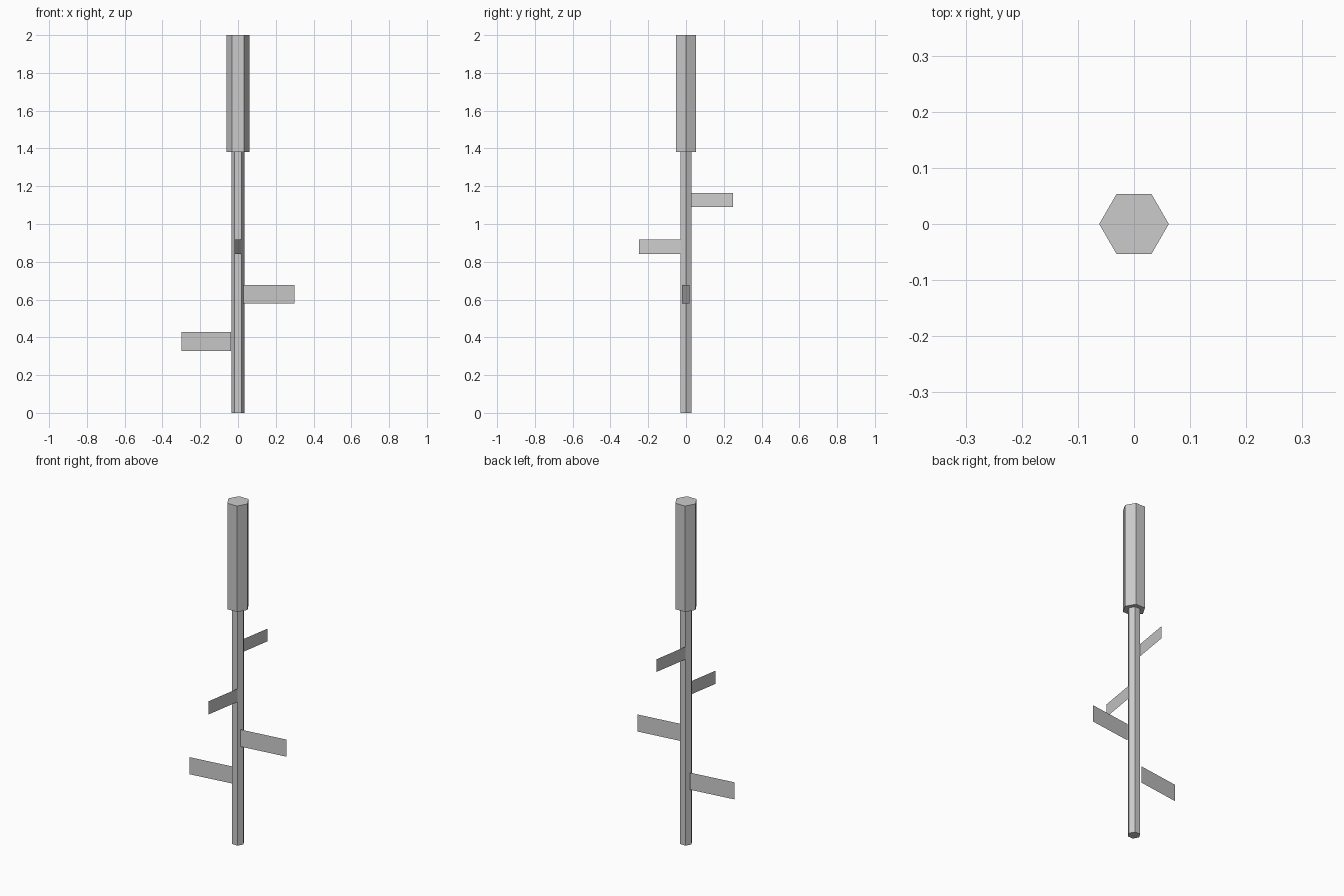
import bpy
import bmesh
from math import radians
from mathutils import Matrix, Vector

cube = bpy.data.objects.get("Cube")
if cube:
    bpy.data.objects.remove(cube, do_unlink=True)

grey = bpy.data.materials.new("plain grey")
grey.use_nodes = True
colour = (0.6, 0.6, 0.6, 1)
grey.diffuse_color = colour
grey.node_tree.nodes["Principled BSDF"].inputs["Base Color"].default_value = colour


def add_object(name, bm):
    mesh = bpy.data.meshes.new(name)
    bm.to_mesh(mesh)
    bm.free()
    mesh.materials.append(grey)
    obj = bpy.data.objects.new(name, mesh)
    bpy.context.collection.objects.link(obj)
    return obj


def hex_prism(name, radius, bottom, top):
    """Capped six-sided prism with corners on the x axis."""
    bm = bmesh.new()
    ring = [Matrix.Rotation(radians(60 * i), 3, "Z") @ Vector((radius, 0, bottom))
            for i in range(6)]
    base = bm.faces.new([bm.verts.new(p) for p in ring])
    up = bmesh.ops.extrude_face_region(bm, geom=[base])["geom"]
    bmesh.ops.translate(bm, vec=(0, 0, top - bottom),
                        verts=[v for v in up if isinstance(v, bmesh.types.BMVert)])
    bmesh.ops.recalc_face_normals(bm, faces=bm.faces)
    return add_object(name, bm)


def leaf(name, inner, outer, bottom, top):
    """Upright flat blade, a single sheet."""
    bm = bmesh.new()
    corners = [(*inner, bottom), (*outer, bottom), (*outer, top), (*inner, top)]
    bm.faces.new([bm.verts.new(c) for c in corners])
    return add_object(name, bm)


# Stem and seed head
hex_prism("stem", 0.035, 0, 1.38)
hex_prism("seed_head", 0.062, 1.38, 2)

# Leaves, each slightly skewed from its axis
skew = 0.018
leaf("left_leaf", (0.03, -skew), (0.3, skew), 0.578, 0.678)
leaf("right_leaf", (-0.037, skew), (-0.3, -skew), 0.328, 0.428)
leaf("front_leaf", (skew, -0.028), (-skew, -0.248), 0.841, 0.918)
leaf("back_leaf", (-skew, 0.028), (skew, 0.248), 1.09, 1.164)
